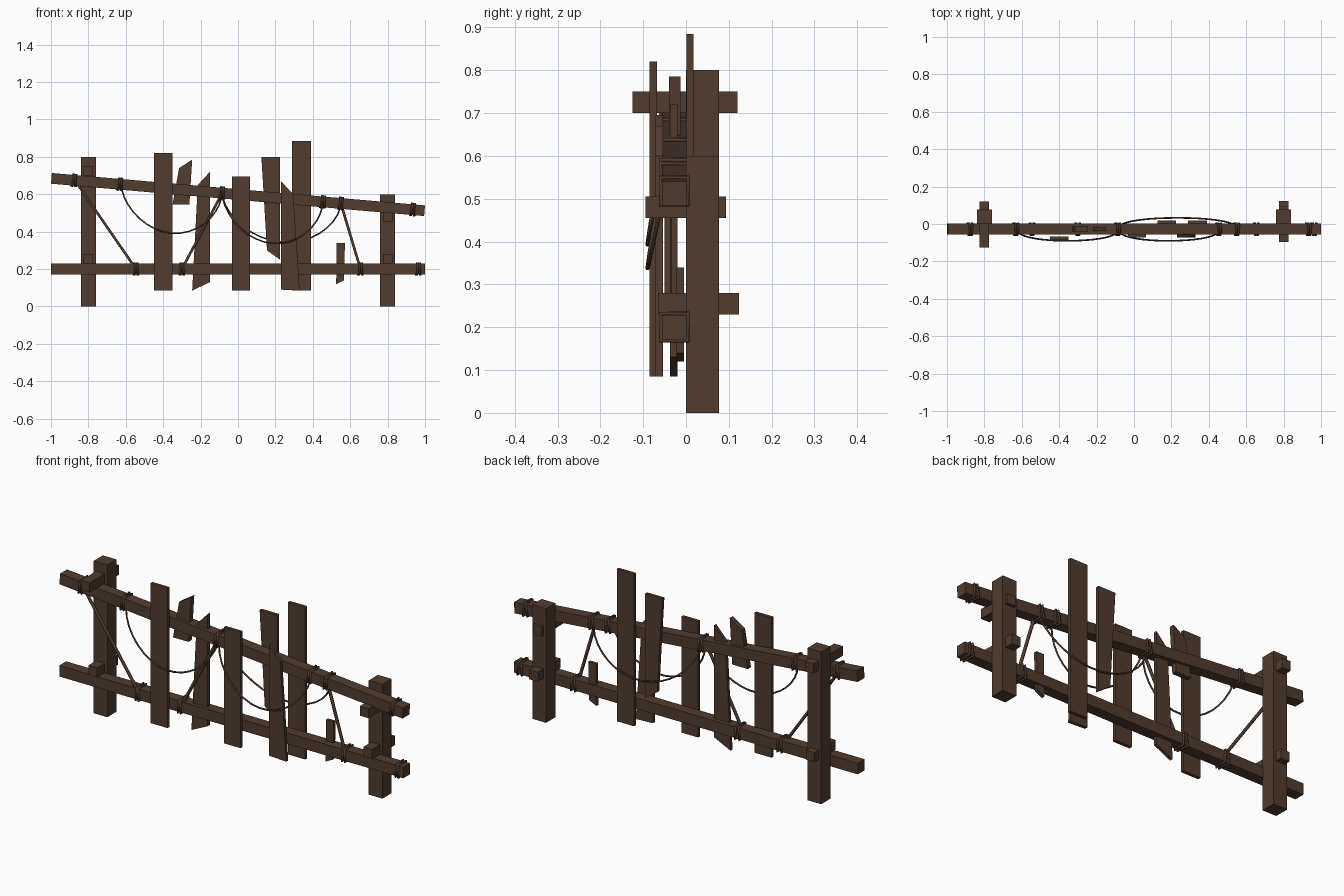
import bpy, bmesh, math
from mathutils import Vector, Matrix

if "Cube" in bpy.data.objects:
    bpy.data.objects.remove(bpy.data.objects["Cube"])

wood = bpy.data.materials.new("dark brown wood")
wood.diffuse_color = (0.082, 0.045, 0.029, 1)
wood.use_nodes = True
wood.node_tree.nodes["Principled BSDF"].inputs["Base Color"].default_value = wood.diffuse_color


def add(name, mesh):
    mesh.materials.clear()
    mesh.materials.append(wood)
    ob = bpy.data.objects.new(name, mesh)
    bpy.context.collection.objects.link(ob)
    return ob


def plank(name, outline, y0, y1):
    """Extrude an (x, z) outline from y0 to y1."""
    bm = bmesh.new()
    face = bm.faces.new([bm.verts.new((x, y0, z)) for x, z in outline])
    ext = bmesh.ops.extrude_face_region(bm, geom=[face])
    for v in ext["geom"]:
        if isinstance(v, bmesh.types.BMVert):
            v.co.y = y1
    bmesh.ops.recalc_face_normals(bm, faces=bm.faces)
    mesh = bpy.data.meshes.new(name)
    bm.to_mesh(mesh)
    bm.free()
    return add(name, mesh)


def box(name, x0, x1, y0, y1, z0, z1):
    return plank(name, [(x0, z0), (x1, z0), (x1, z1), (x0, z1)], y0, y1)


def tube(name, points, radius, closed=False):
    """Low-poly rope along a path, turned into a mesh."""
    cu = bpy.data.curves.new(name, 'CURVE')
    cu.dimensions = '3D'
    cu.bevel_depth = radius
    cu.bevel_resolution = 1
    cu.use_fill_caps = not closed
    sp = cu.splines.new('POLY')
    sp.points.add(len(points) - 1)
    for p, co in zip(sp.points, points):
        p.co = (*co, 1)
    sp.use_cyclic_u = closed
    tmp = bpy.data.objects.new(name, cu)
    bpy.context.collection.objects.link(tmp)
    mesh = bpy.data.meshes.new_from_object(tmp)
    bpy.data.objects.remove(tmp)
    return add(name, mesh)


RAIL_Y = -0.027


def top_z(x):
    return 0.5985 - 0.0865 * x


# posts
box("left_post", -0.84, -0.76, 0, 0.077, 0, 0.8)
box("right_post", 0.76, 0.84, 0, 0.077, 0, 0.6)

# pegs through the posts
box("left_upper_peg", -0.825, -0.775, -0.125, 0.12, 0.70, 0.75)
box("left_lower_peg", -0.825, -0.775, -0.065, 0.11, 0.23, 0.28)
box("right_upper_peg", 0.775, 0.825, -0.095, 0.093, 0.455, 0.505)
box("right_lower_peg", 0.775, 0.825, -0.065, 0.124, 0.23, 0.28)

# rails
h = 0.0285
box("lower_rail", -1, 1, RAIL_Y - h, RAIL_Y + h, 0.171, 0.229)
plank("upper_rail", [(-1, top_z(-1) - h), (0.995, top_z(1) - h),
                     (1, top_z(1) + h), (-0.995, top_z(-1) + h)],
      RAIL_Y - h, RAIL_Y + h)

# whole planks
box("plank_left", -0.45, -0.35, -0.085, -0.068, 0.085, 0.82)
box("plank_middle", -0.033, 0.065, -0.071, -0.054, 0.085, 0.695)
box("plank_back_tall", 0.29, 0.39, 0.001, 0.018, 0.085, 0.885)

# broken planks
plank("plank_back_broken", [(0.125, 0.80), (0.225, 0.80), (0.225, 0.25), (0.155, 0.30)], 0.001, 0.018)
plank("plank_front_broken", [(0.23, 0.67), (0.295, 0.60), (0.33, 0.085), (0.23, 0.09)], -0.071, -0.054)
plank("plank_split", [(-0.215, 0.65), (-0.15, 0.72), (-0.15, 0.13), (-0.245, 0.085)], -0.037, -0.02)
plank("plank_stub_top", [(-0.315, 0.74), (-0.245, 0.785), (-0.26, 0.545), (-0.35, 0.545)], -0.04, -0.013)
plank("plank_stub_low", [(0.527, 0.34), (0.572, 0.34), (0.566, 0.14), (0.525, 0.12)], -0.022, -0.005)

# taut ropes between the rails
for i, (xa, xb) in enumerate([(-0.872, -0.545), (-0.085, -0.30), (0.55, 0.655)]):
    tube(f"taut_rope_{i}", [(xa, -0.042, top_z(xa)), (xb, -0.042, 0.2)], 0.008)


# sagging ropes
def sagging(name, xa, xb, low, bulge, n=18):
    pts = []
    for i in range(n + 1):
        u = math.pi * i / n
        x = xa + (xb - xa) * (1 - math.cos(u)) / 2
        d = math.sin(u)
        mid = top_z((xa + xb) / 2)
        pts.append((x, RAIL_Y + (bulge - RAIL_Y) * d ** 0.8,
                    top_z(x) - (mid - low) * d ** 1.2))
    tube(name, pts, 0.0045)


sagging("sagging_rope_left", -0.625, -0.085, 0.392, -0.09)
sagging("sagging_rope_right", -0.085, 0.455, 0.337, -0.09)
sagging("sagging_rope_back", -0.085, 0.55, 0.345, 0.033)

# rope wraps: three slightly skewed square loops around a rail
tilt = math.atan(0.0865)
wraps = [(x, top_z(x), tilt) for x in (-0.875, -0.63, -0.085, 0.455, 0.55, 0.935)]
wraps += [(x, 0.2, 0) for x in (-0.545, -0.30, 0.655, 0.965)]
s = 0.032
for i, (x, z, t) in enumerate(wraps):
    for j, (off, skew) in enumerate([(-0.008, 0.08), (0.008, -0.05)]):
        m = (Matrix.Translation((x, RAIL_Y, z)) @ Matrix.Rotation(t + skew, 4, 'Y')
             @ Matrix.Rotation(skew, 4, 'Z'))
        loop = [m @ Vector((off, a * s, b * s)) for a, b in ((-1, -1), (1, -1), (1, 1), (-1, 1))]
        tube(f"rope_wrap_{i}_{j}", loop, 0.006, True)
